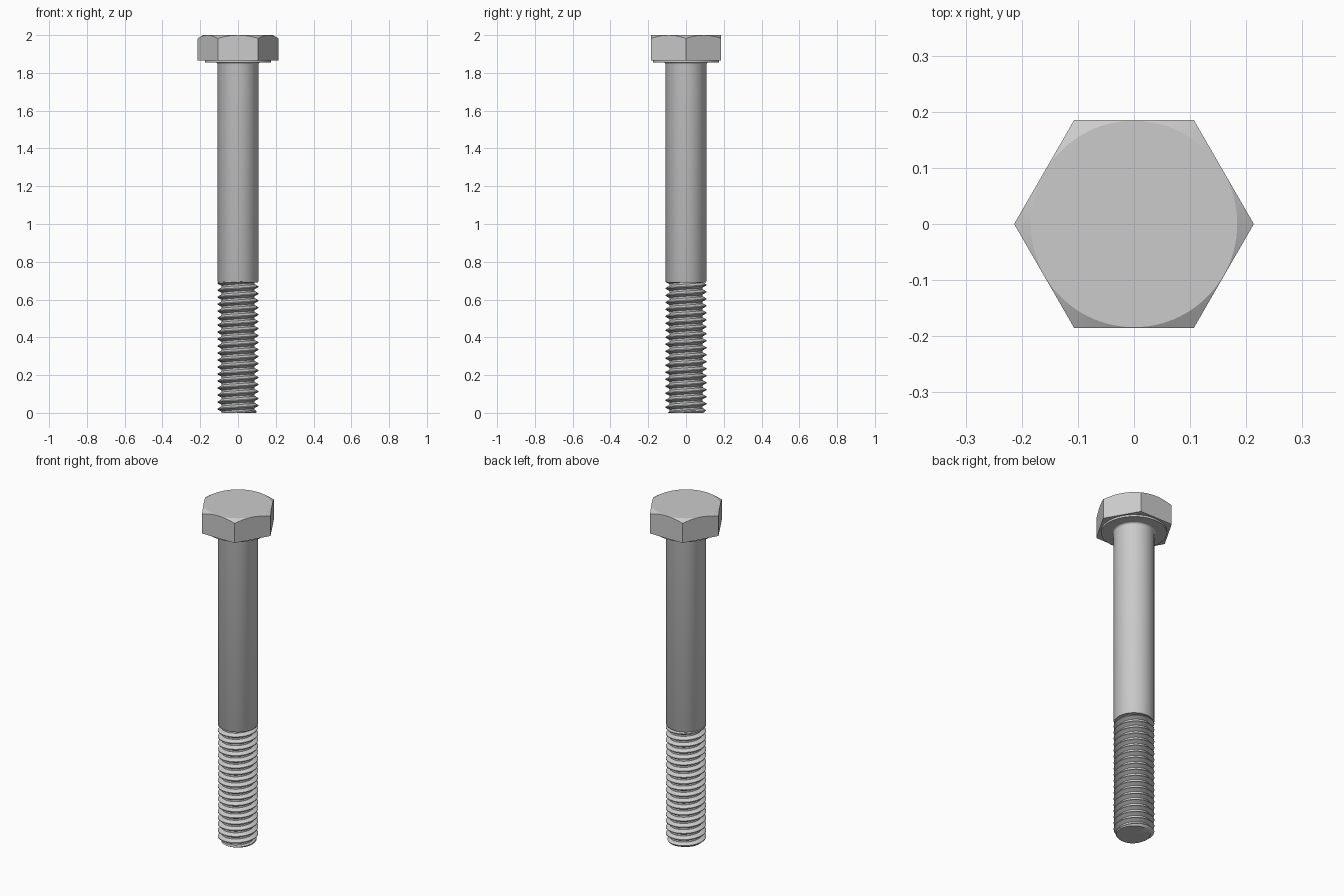
import bpy, bmesh
from math import cos, sin, pi, tan, radians, floor

if "Cube" in bpy.data.objects:
    bpy.data.objects.remove(bpy.data.objects["Cube"])

SHANK_R, ROOT_R, PITCH = 0.108, 0.087, 0.037
THREAD_TOP = 0.695
N = 96


def finish(bm, name, angle=30):
    bmesh.ops.remove_doubles(bm, verts=bm.verts, dist=1e-5)
    bmesh.ops.recalc_face_normals(bm, faces=bm.faces)
    mesh = bpy.data.meshes.new(name)
    bm.to_mesh(mesh)
    bm.free()
    ob = bpy.data.objects.new(name, mesh)
    bpy.context.collection.objects.link(ob)
    bpy.ops.object.select_all(action='DESELECT')
    ob.select_set(True)
    bpy.context.view_layer.objects.active = ob
    bpy.ops.object.shade_smooth_by_angle(angle=radians(angle))
    return ob


def bridge(bm, a, b):
    n = len(a)
    for i in range(n):
        bm.faces.new((a[i], a[(i + 1) % n], b[(i + 1) % n], b[i]))


def ring(bm, r, z):
    return [bm.verts.new((r * cos(2 * pi * i / N), r * sin(2 * pi * i / N), z)) for i in range(N)]


# Hexagonal head: flats trimmed by a 30 degree cone, with washer face below
APOTHEM, TOP, HEAD_Z, FACE_Z = 0.185, 2.0, 1.866, 1.855
bm = bmesh.new()
low, edge = [], []
for i in range(N):
    t = 2 * pi * i / N
    r = APOTHEM / cos(t % (pi / 3) - pi / 6)
    low.append(bm.verts.new((r * cos(t), r * sin(t), HEAD_Z)))
    edge.append(bm.verts.new((r * cos(t), r * sin(t), TOP - (r - APOTHEM + 0.001) * tan(pi / 6))))
crown = ring(bm, APOTHEM - 0.001, TOP)
washer_top, washer_low = ring(bm, 0.175, HEAD_Z), ring(bm, 0.175, FACE_Z)
inner = ring(bm, 0.116, FACE_Z)
for a, b in ((inner, washer_low), (washer_low, washer_top), (washer_top, low), (low, edge), (edge, crown)):
    bridge(bm, a, b)
bm.faces.new(crown)
finish(bm, "hex_head", 15)

# Plain shank with fillet under the head and a small shoulder above the thread
bm = bmesh.new()
profile = [(ROOT_R - 0.002, 0.69), (SHANK_R - 0.004, 0.69), (SHANK_R, 0.697), (SHANK_R, 1.845),
           (0.1095, 1.850), (0.112, 1.853), (0.116, FACE_Z)]
rings = [ring(bm, r, z) for r, z in profile]
for a, b in zip(rings, rings[1:]):
    bridge(bm, a, b)
finish(bm, "shank")

# Helical thread: V profile swept upwards around the axis, clipped to its length
V = [(0, SHANK_R), (0.125, SHANK_R), (0.4375, ROOT_R), (0.6875, ROOT_R), (1, SHANK_R)]


def thread_radius(z, t):
    f = z / PITCH - t / (2 * pi)
    f -= floor(f + 1e-7)
    r = SHANK_R
    for (f0, r0), (f1, r1) in zip(V, V[1:]):
        if f0 <= f <= f1:
            r = r0 + (r1 - r0) * (f - f0) / (f1 - f0)
    return min(r, 0.094 + 0.8 * z)  # chamfered tip


FRACTIONS = [0, 0.125, 0.28, 0.4375, 0.6875, 0.84]
bm = bmesh.new()
columns = []
for i in range(N + 1):
    t = 2 * pi * i / N
    col = []
    for k in range(-2, int(THREAD_TOP / PITCH) + 2):
        for f in FRACTIONS:
            z = min(max(PITCH * (k + f + i / N), 0), THREAD_TOP)
            r = thread_radius(z, t)
            col.append(bm.verts.new((r * cos(t), r * sin(t), z)))
    columns.append(col)
for a, b in zip(columns, columns[1:]):
    for j in range(len(a) - 1):
        q = (a[j], b[j], b[j + 1], a[j + 1])
        if max(v.co.z for v in q) - min(v.co.z for v in q) > 1e-6:
            bm.faces.new(q)
bmesh.ops.delete(bm, geom=[v for v in bm.verts if not v.link_faces], context='VERTS')
bmesh.ops.remove_doubles(bm, verts=bm.verts, dist=1e-5)
# End face of the thread
centre = bm.verts.new((0, 0, 0))
tip_edges = [e for e in bm.edges if e.is_boundary and all(v.co.z < 1e-5 for v in e.verts)]
for e in tip_edges:
    bm.faces.new((e.verts[0], e.verts[1], centre))
finish(bm, "thread")
